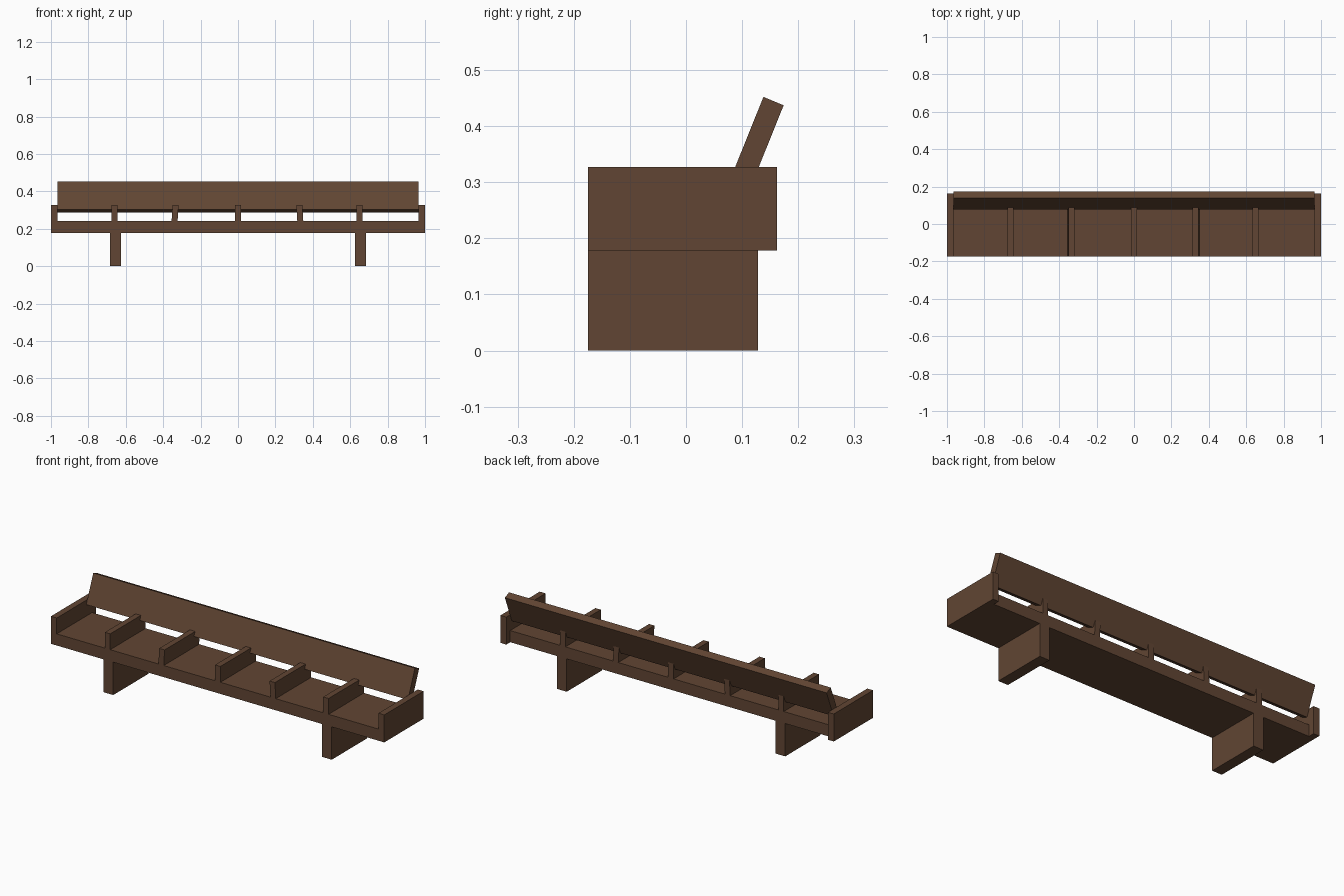
import bpy, bmesh

if "Cube" in bpy.data.objects:
    bpy.data.objects.remove(bpy.data.objects["Cube"])

wood = bpy.data.materials.new("dark_wood")
wood.diffuse_color = (0.12, 0.06, 0.033, 1)
wood.use_nodes = True
wood.node_tree.nodes["Principled BSDF"].inputs["Base Color"].default_value = wood.diffuse_color


def prism(name, profile, x0, x1, lean=0.0):
    """Extrude a (y, z) profile from x0 to x1; lean shifts the top sideways."""
    bm = bmesh.new()
    zs = [z for _, z in profile]
    lo, hi = min(zs), max(zs)

    def ring(x):
        return [bm.verts.new((x + lean * (z - lo) / (hi - lo), y, z)) for y, z in profile]

    a, b = ring(x0), ring(x1)
    n = len(profile)
    bm.faces.new(a)
    bm.faces.new(b[::-1])
    for i in range(n):
        j = (i + 1) % n
        bm.faces.new((a[i], b[i], b[j], a[j]))
    bmesh.ops.recalc_face_normals(bm, faces=bm.faces[:])
    mesh = bpy.data.meshes.new(name)
    bm.to_mesh(mesh)
    bm.free()
    mesh.materials.append(wood)
    obj = bpy.data.objects.new(name, mesh)
    bpy.context.collection.objects.link(obj)
    return obj


def rect(y0, y1, z0, z1):
    return [(y0, z0), (y1, z0), (y1, z1), (y0, z1)]


FRONT, BACK = -0.175, 0.128
INNER = 0.965

# Seat slab
prism("seat", rect(FRONT, BACK, 0.178, 0.241), -INNER, INNER)

# Tilted backrest plank
prism("backrest", [(0.078, 0.303), (0.114, 0.288), (0.174, 0.437), (0.138, 0.452)],
      -INNER, INNER)

# End panels and slab legs, left and right
for side, s in (("left", -1), ("right", 1)):
    prism(f"end_panel_{side}", rect(FRONT, 0.162, 0.178, 0.327), s * INNER, s * 1.0)
    prism(f"leg_{side}", rect(FRONT, BACK, 0.0, 0.178), s * 0.626, s * 0.685)

# Seat dividers, two of them leaning very slightly
for i, (x, lean) in enumerate([(-0.66, 0), (-0.339, 0.005), (0.001, 0),
                               (0.333, -0.005), (0.65, 0)]):
    prism(f"divider_{i + 1}", rect(FRONT, BACK, 0.241, 0.327),
          x - 0.016, x + 0.016, lean)
